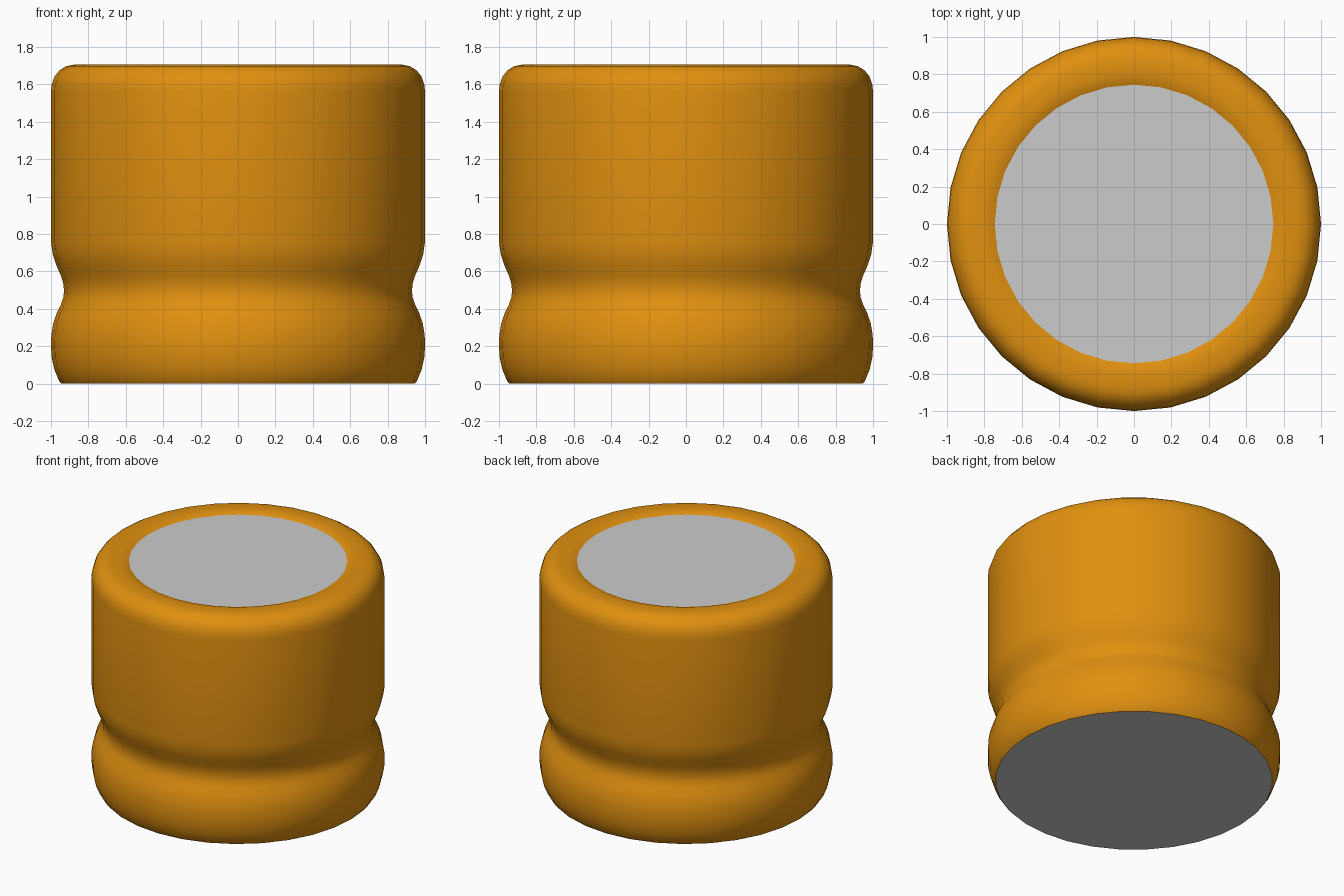
import bpy, bmesh, math

if "Cube" in bpy.data.objects:
    bpy.data.objects.remove(bpy.data.objects["Cube"])

SIDES = 32


def ring(bm, r, z):
    return [bm.verts.new((r * math.cos(2 * math.pi * i / SIDES),
                          r * math.sin(2 * math.pi * i / SIDES), z))
            for i in range(SIDES)]


def finish(bm, name):
    mesh = bpy.data.meshes.new(name)
    bm.to_mesh(mesh)
    bm.free()
    obj = bpy.data.objects.new(name, mesh)
    bpy.context.collection.objects.link(obj)
    return obj


def lathe(name, profile):
    bm = bmesh.new()
    rings = [ring(bm, r, z) for r, z in profile]
    for a, b in zip(rings, rings[1:]):
        for i in range(SIDES):
            j = (i + 1) % SIDES
            bm.faces.new((a[i], a[j], b[j], b[i])).smooth = True
    return finish(bm, name)


def disc(name, r, z, up):
    bm = bmesh.new()
    verts = ring(bm, r, z)
    bm.faces.new(verts if up else verts[::-1])
    return finish(bm, name)


# Rounded body: bulging foot, waist groove, straight wall, rolled rim
body = lathe("body", [
    (0.945, 0.0), (0.957, 0.015), (0.982, 0.075), (0.996, 0.14), (1.0, 0.2),
    (0.998, 0.26), (0.988, 0.32), (0.97, 0.375), (0.946, 0.425),
    (0.934, 0.46), (0.93, 0.495), (0.934, 0.535), (0.946, 0.575),
    (0.972, 0.635), (0.99, 0.69), (1.0, 0.76),
    (1.0, 1.56), (0.996, 1.6), (0.981, 1.642), (0.955, 1.675),
    (0.92, 1.697), (0.88, 1.705), (0.81, 1.706), (0.775, 1.702), (0.745, 1.69),
])
orange = bpy.data.materials.new("orange")
orange.diffuse_color = (0.75, 0.28, 0.005, 1)
orange.use_nodes = True
orange.node_tree.nodes["Principled BSDF"].inputs["Base Color"].default_value = orange.diffuse_color
body.data.materials.append(orange)

# Grey flat caps
disc("top_inset", 0.745, 1.69, True)
disc("bottom_cap", 0.945, 0.0, False)
